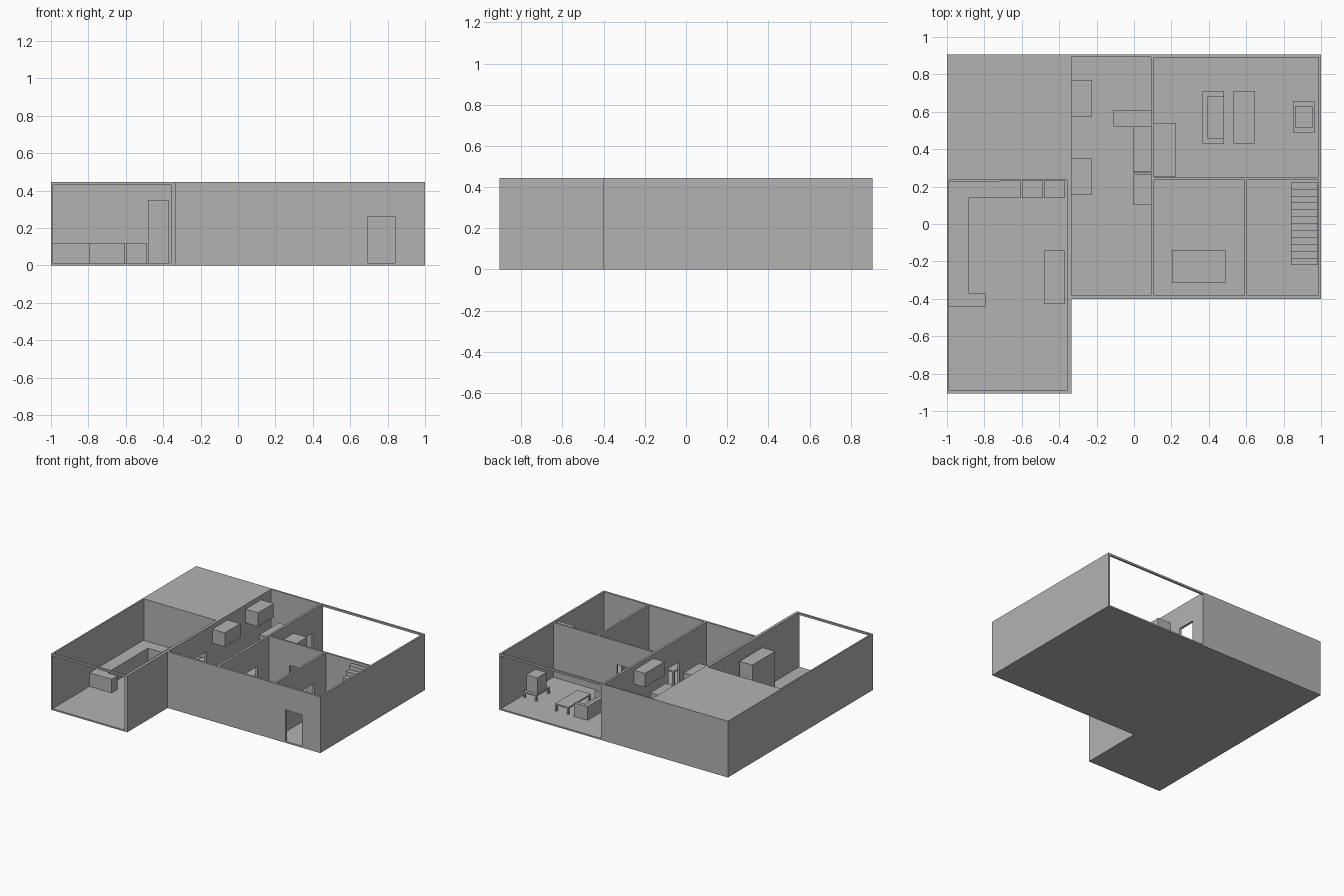
import bpy, bmesh

if "Cube" in bpy.data.objects:
    bpy.data.objects.remove(bpy.data.objects["Cube"])

H, F = 0.445, 0.012          # wall height, floor level

grey = bpy.data.materials.new("plain grey")
grey.diffuse_color = (0.45, 0.45, 0.45, 1)
grey.use_nodes = True
grey.node_tree.nodes["Principled BSDF"].inputs["Base Color"].default_value = grey.diffuse_color


def boxes(name, *parts):
    """One object from boxes given as (x0, x1, y0, y1, z0, z1)."""
    bm = bmesh.new()
    for x0, x1, y0, y1, z0, z1 in parts:
        vs = bmesh.ops.create_cube(bm, size=1)["verts"]
        for v in vs:
            v.co = (x1 if v.co.x > 0 else x0,
                    y1 if v.co.y > 0 else y0,
                    z1 if v.co.z > 0 else z0)
    return finish(name, bm)


def prism(name, pts, to3d, vec):
    """Extrude a flat outline along a vector."""
    bm = bmesh.new()
    f = bm.faces.new([bm.verts.new(to3d(*p)) for p in pts])
    r = bmesh.ops.extrude_face_region(bm, geom=[f])
    moved = [g for g in r["geom"] if isinstance(g, bmesh.types.BMVert)]
    bmesh.ops.translate(bm, verts=moved, vec=vec)
    bmesh.ops.recalc_face_normals(bm, faces=bm.faces[:])
    return finish(name, bm)


def finish(name, bm):
    me = bpy.data.meshes.new(name)
    bm.to_mesh(me)
    bm.free()
    me.materials.append(grey)
    ob = bpy.data.objects.new(name, me)
    bpy.context.collection.objects.link(ob)
    return ob


def table(name, x0, x1, y0, y1, z, t=0.012, leg=0.014):
    """Flat top on four square legs."""
    parts = [(x0, x1, y0, y1, z - t, z)]
    for x in (x0, x1 - leg):
        for y in (y0, y1 - leg):
            parts.append((x, x + leg, y, y + leg, F, z - t))
    return boxes(name, *parts)


# building shell: L-shaped block, rooms and openings carved out
shell = prism("building_shell",
              [(-1, -.905), (-.335, -.905), (-.335, -.4), (1, -.4), (1, .905), (-1, .905)],
              lambda x, y: (x, y, 0), (0, 0, H))
cuts = [
    # rooms, open at the top
    (-.988, -.357, -.89, .235, F, 1),
    (-.335, .09, -.383, .893, F, 1),
    (.108, .986, .25, .89, F, 1),
    (.108, .59, -.383, .235, F, 1),
    (.605, .986, -.383, .235, F, 1),
    # wide window openings at the front and back
    (-.988, -.357, -1, -.8, F, .43),
    (.108, .986, .8, 1, F, .43),
    # doors
    (.695, .84, -.5, -.3, F, .26),
    (.285, .43, .2, .3, F, .26),
    (.06, .14, -.05, .09, F, .26),
    (.57, .64, -.05, .09, F, .26),
    (.06, .14, .64, .785, F, .26),
    (-.38, -.31, -.05, .085, F, .26),
]
cutters = []
for c in cuts:
    cut = boxes("cutter", c)
    cut.hide_render = True
    m = shell.modifiers.new("carve", 'BOOLEAN')
    m.operation, m.solver, m.object = 'DIFFERENCE', 'EXACT', cut
    cutters.append(cut)
bpy.context.view_layer.update()
dg = bpy.context.evaluated_depsgraph_get()
carved = bpy.data.meshes.new_from_object(shell.evaluated_get(dg))
shell.modifiers.clear()
shell.data = carved
for cut in cutters:
    bpy.data.objects.remove(cut, do_unlink=True)

# left room: U-shaped counter, low units and tall cupboard
prism("counter",
      [(-.988, .23), (-.72, .23), (-.72, .138), (-.885, .138), (-.885, -.368),
       (-.795, -.368), (-.795, -.443), (-.988, -.443)],
      lambda x, y: (x, y, F), (0, 0, .108))
for i, (x0, x1) in enumerate([(-.718, -.607), (-.6, -.487), (-.481, -.368)]):
    boxes(f"low_unit_{i + 1}", (x0, x1, .138, .233, F, .12))
boxes("tall_cupboard_left", (-.481, -.368, -.427, -.142, F, .35))

# hall: wall cabinets and low counters
boxes("wall_cabinet_front", (-.335, -.225, .157, .35, .30, .41))
boxes("wall_cabinet_back", (-.335, -.225, .573, .767, .30, .41))
boxes("wall_cabinet_right", (-.005, .09, .277, .52, .30, .41))
prism("hall_counter",
      [(-.11, .61), (.09, .61), (.09, .275), (-.005, .275), (-.005, .52), (-.11, .52)],
      lambda x, y: (x, y, F), (0, 0, .108))
boxes("hall_low_unit", (-.005, .09, .103, .265, F, .12))

# living room: cupboard, sofa, low table, screen on a stand
boxes("tall_cupboard_right", (.108, .225, .253, .54, F, .35))
boxes("sofa",
      (.365, .395, .43, .71, F, .12),
      (.395, .482, .43, .457, F, .12),
      (.395, .482, .683, .71, F, .12),
      (.395, .482, .457, .683, F, .065))
table("low_table", .532, .648, .43, .71, .07)
table("screen_stand", .85, .965, .487, .655, .06)
boxes("screen_box", (.86, .955, .515, .63, .06, .185))

# middle room: table
table("dining_table", .203, .49, -.315, -.138, .12)

# staircase climbing toward the back
n, y0, y1, top = 12, -.22, .222, .43
run, rise = (y1 - y0) / n, (top - F) / n
steps = [(y0, F)]
for i in range(n):
    steps += [(y0 + i * run, F + (i + 1) * rise), (y0 + (i + 1) * run, F + (i + 1) * rise)]
steps.append((y1, F))
prism("stairs", steps, lambda y, z: (.84, y, z), (.145, 0, 0))
